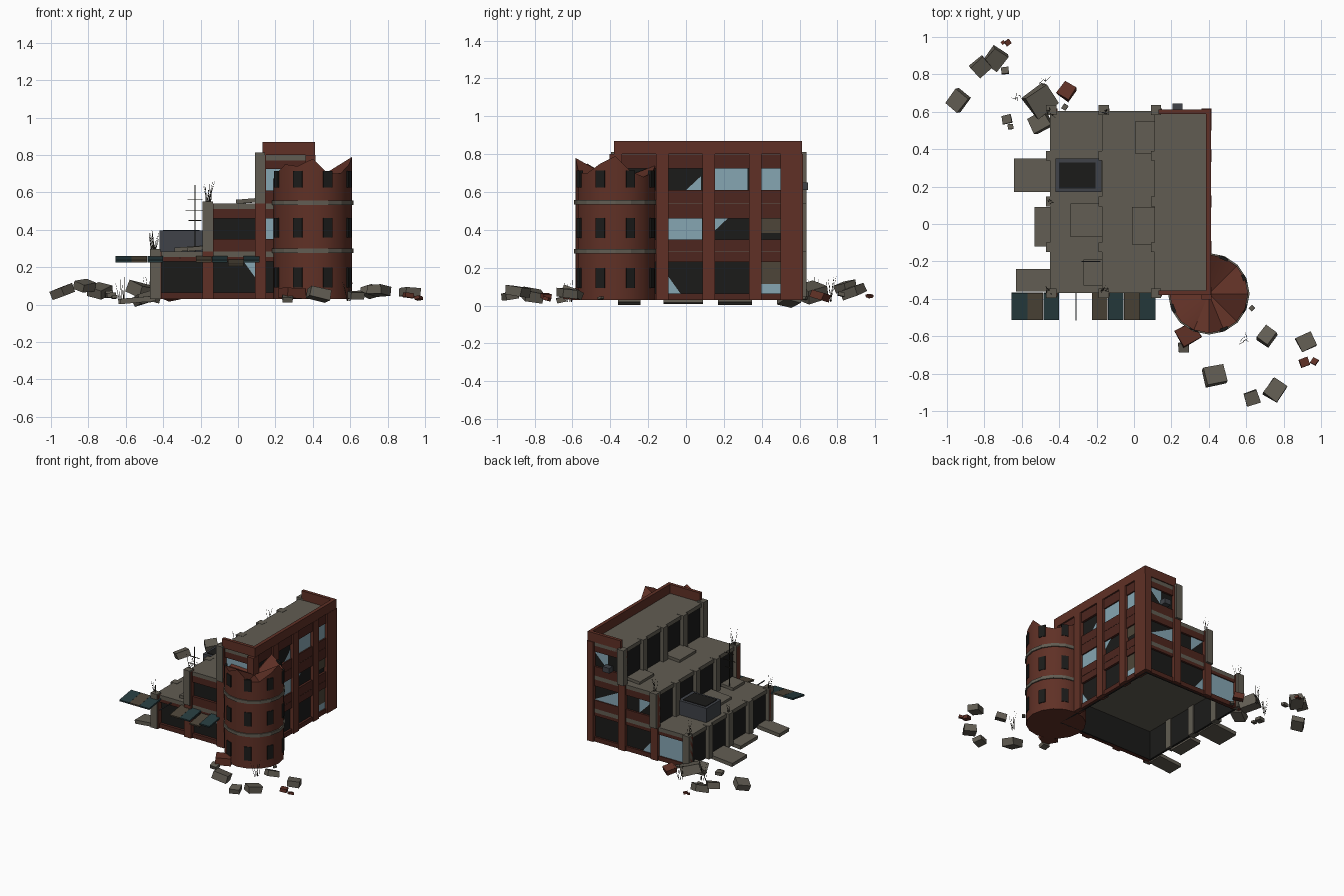
import bpy, bmesh, math, random
from mathutils import Vector, Euler

if "Cube" in bpy.data.objects:
    bpy.data.objects.remove(bpy.data.objects["Cube"])
random.seed(4)

def mat(name, r, g, b):
    m = bpy.data.materials.new(name)
    m.diffuse_color = (r, g, b, 1)
    m.use_nodes = True
    m.node_tree.nodes["Principled BSDF"].inputs["Base Color"].default_value = m.diffuse_color
    return m

BRICK = mat("brick", .115, .03, .019)
SPANDREL = mat("dark_brick", .075, .019, .013)
CONC = mat("concrete", .12, .108, .085)
DARK = mat("dark_opening", .011, .011, .01)
GLASS = mat("glass", .24, .38, .45)
TEAL = mat("teal_cloth", .02, .045, .05)
TAN = mat("tan_board", .075, .06, .04)
METAL = mat("metal", .05, .055, .065)
WEED = mat("dry_stem", .03, .025, .018)

def finish(name, bm, m):
    bmesh.ops.recalc_face_normals(bm, faces=bm.faces)
    me = bpy.data.meshes.new(name)
    bm.to_mesh(me)
    bm.free()
    me.materials.append(m)
    o = bpy.data.objects.new(name, me)
    bpy.context.collection.objects.link(o)
    return o

def block(name, c, s, m, rot=(0, 0, 0), jitter=0):
    bm = bmesh.new()
    bmesh.ops.create_cube(bm, size=1)
    for v in bm.verts:
        v.co = Vector(v.co[i] * s[i] * (1 + random.uniform(-jitter, jitter)) for i in range(3))
    o = finish(name, bm, m)
    o.location = c
    o.rotation_euler = rot
    return o

def box(name, x0, x1, y0, y1, z0, z1, m):
    return block(name, ((x0+x1)/2, (y0+y1)/2, (z0+z1)/2), (x1-x0, y1-y0, z1-z0), m)

def pane(name, pts, m):
    bm = bmesh.new()
    bm.faces.new([bm.verts.new(p) for p in pts])
    return finish(name, bm, m)

# Stepped hollow building, open underneath: dark wall panels, roof slabs, step pilasters
X = [-.44, -.16, .12, .40]
Y = [-.37, -.125, .12, .365, .61]
Z = [.03, .285, .54, .80]
WIN = [(.065, .23), (.35, .46), (.61, .725)]
for i in range(3):
    top = Z[i+1] - .025
    box("left_wall", X[i], X[i]+.015, -.35, .59, Z[i], top, DARK)
    box("right_wall", .37, .385, -.35, .59, Z[i], top, DARK)
    box("front_wall", X[i], .385, -.35, -.335, Z[i], top, DARK)
    box("back_wall", X[i], .385, .575, .59, Z[i], top, DARK)
    box("roof_slab", X[i]-.01, .40, -.37, .605, top-.005, Z[i+1], CONC)
    for y in Y:
        end = y in (Y[0], Y[-1])
        box("step_pilaster", X[i]-.03, X[i]+.025, y-.026, y+.026, Z[i], Z[i+1]+(.012 if end else .002), CONC)
    # Brick spandrels above and below each window strip
    for z0, z1 in ((Z[i], WIN[i][0]), (WIN[i][1], Z[i+1]-.002)):
        box("front_spandrel", X[i], .40, -.37, -.34, z0, z1, SPANDREL)
        box("back_spandrel", X[i], .40, .58, .605, z0, z1, SPANDREL)
        box("right_spandrel", .37, .402, -.37, .605, z0, z1, SPANDREL)
    # Brick pilasters on front and back
    for x in X[i:]:
        for a, b in ((-.388, -.345), (.585, .618)):
            box("brick_pilaster", x-.03, min(x+.03, .414), a, b, Z[i], Z[i+1], BRICK)
for y in Y:
    w = .11 if y > .6 else .033
    box("right_pilaster", .36, .414, y-w, min(y+.033, .618), .03, .80, BRICK)

# Parapet around the top roof
box("right_parapet", .385, .412, -.38, .612, .80, .87, BRICK)
box("front_parapet", .13, .412, -.38, -.355, .80, .87, BRICK)
box("back_parapet", .13, .412, .587, .612, .80, .87, BRICK)

# Glass and broken shards: u0, u1 across the face, row, corner (0-3) or None for whole pane
def glass(face, u0, u1, row, corner=None, m=GLASS, part=(0, 1)):
    a, b = WIN[row]
    z0, z1 = a + (b-a)*part[0], a + (b-a)*part[1]
    q = [(u0, z0), (u1, z0), (u1, z1), (u0, z1)]
    if corner is not None:
        q.pop((corner + 2) % 4)
    f = {"front": lambda u, z: (u, -.355, z), "back": lambda u, z: (u, .597, z),
         "right": lambda u, z: (.392, u, z)}[face]
    pane(face + "_pane", [f(u, z) for u, z in q], m)

glass("right", 0, .08, 2, 1, part=(0, .65))
glass("right", .15, .325, 2)
glass("right", .395, .5, 2)
glass("right", -.095, .085, 1)
glass("right", .15, .22, 1, 3, part=(.4, 1))
glass("right", .395, .5, 1, m=TAN, part=(.3, 1))
glass("right", -.095, -.03, 0, 0, part=(0, .55))
glass("right", .395, .5, 0, m=TAN, part=(.3, 1))
glass("right", .395, .5, 0, part=(0, .3))
glass("front", .15, .37, 2)
glass("front", .15, .37, 1)
glass("front", .03, .09, 0, 2, part=(.5, 1))
glass("back", -.41, -.19, 0)
glass("back", -.13, -.05, 0, 0, part=(0, .6))
glass("back", -.13, -.02, 1, 2)
glass("back", .15, .37, 1, 0)
glass("back", .25, .37, 2, 3)

# Round corner tower with broken, sunken top
CX, CY, R, N = .40, -.373, .21, 16
rim = [.79, .71, .68, .70, .74, .66, .70, .72, .67, .70, .75, .74, .78, .70, .70, .75]
bm = bmesh.new()
ring = lambda zs: [bm.verts.new((CX + R*math.cos(k*math.tau/N), CY + R*math.sin(k*math.tau/N), z)) for k, z in enumerate(zs)]
lo, hi = ring([.03]*N), ring(rim)
mid = bm.verts.new((CX, CY, .66))
bm.faces.new(lo)
for k in range(N):
    j = (k+1) % N
    bm.faces.new((lo[k], lo[j], hi[j], hi[k]))
    bm.faces.new((hi[k], hi[j], mid))
tower = finish("corner_tower", bm, BRICK)
bpy.context.view_layer.objects.active = tower
tower.select_set(True)
bpy.ops.object.shade_smooth_by_angle(angle=math.radians(30))
for z in (.288, .545):
    bm = bmesh.new()
    bmesh.ops.create_cone(bm, cap_ends=True, segments=N, radius1=.218, radius2=.218, depth=.024)
    finish("tower_band", bm, CONC).location = (CX, CY, z)
for k in range(8):
    t = (k + .5) * math.tau / 8
    for z in (.145, .41, .67):
        block("tower_window", (CX + .205*math.cos(t), CY + .205*math.sin(t), z), (.016, .05, .105 if z < .6 else .09), DARK, (0, 0, t))

# Striped awnings along the front
for x0, cols, drop in ((-.655, (TEAL, TAN, TEAL), 9), (-.225, (TAN, TEAL, TAN, TEAL), 2)):
    for k, m in enumerate(cols):
        block("awning_strip", (x0 + .0425 + k*.085, -.44, .243 - (.02 if k == drop else 0)), (.084, .145, .012), m, (.16, 0, 0))
block("awning_rib", (-.31, -.44, .25), (.006, .15, .006), METAL)

# Fallen slabs on roofs and at the foot of the steps
for x0, x1, y0, y1, z in ((-.34, -.165, -.07, .11, .30), (-.27, -.165, -.33, -.19, .30),
                          (.01, .125, .375, .55, .555), (-.01, .12, -.11, .09, .555)):
    block("roof_rubble_slab", ((x0+x1)/2, (y0+y1)/2, z), (x1-x0, y1-y0, .022), CONC, (0, -.08, 0))
for x0, x1, y0, y1 in ((-.64, -.44, .17, .35), (-.53, -.44, -.12, .09), (-.63, -.44, -.36, -.24)):
    block("fallen_slab", ((x0+x1)/2, (y0+y1)/2, .025), (x1-x0, y1-y0, .028), CONC, (0, -.09, 0))

# Roof machinery, wall box and aerial
box("roof_unit", -.42, -.175, .17, .35, .285, .395, METAL)
box("roof_unit_grille", -.40, -.205, .19, .33, .39, .40, DARK)
box("wall_box", .205, .26, .60, .645, .61, .65, METAL)
block("aerial_mast", (-.23, -.2, .46), (.005, .005, .36), WEED)
for z, w in ((.45, .07), (.505, .1), (.56, .08)):
    block("aerial_bar", (-.23, -.2, z), (w, .004, .004), WEED)

# Rubble: x, y, z, size, is brick
rubble = [(-.94, .66, .07, .095, 0), (-.82, .84, .10, .09, 0), (-.74, .885, .075, .1, 0),
          (-.69, .82, .06, .04, 0), (-.70, .97, .05, .02, 1), (-.675, .97, .05, .03, 1),
          (-.68, .56, .05, .05, 0), (-.66, .52, .04, .03, 0), (-.5, .66, .07, .14, 0),
          (-.5, .545, .035, .1, 0), (-.36, .71, .05, .08, 1), (-.37, .625, .04, .03, 0),
          (.29, -.59, .06, .11, 1), (.265, -.66, .03, .055, 0), (.43, -.81, .055, .11, 0),
          (.63, -.93, .05, .075, 0), (.755, -.89, .075, .1, 0), (.71, -.6, .07, .085, 0),
          (.92, -.63, .065, .09, 0), (.91, -.74, .05, .05, 1), (.965, -.735, .035, .035, 1),
          (.63, -.45, .04, .025, 0)]
for x, y, z, s, red in rubble:
    block("rubble", (x, y, z), (s, s*.9, s*.5), BRICK if red else CONC,
          (random.uniform(-.3, .3), random.uniform(-.3, .3), random.uniform(0, 1.2)), .08)

# Dry weeds in small clumps
for x, y, z, h in ((-.45, -.36, .29, .12), (-.45, .6, .29, .12), (-.16, -.36, .54, .14), (-.16, .6, .54, .13),
                   (.12, .6, .54, .06), (-.62, .68, .02, .14), (-.48, .76, .02, .15),
                   (.59, -.62, .02, .14), (-.45, .12, .29, .07)):
    for k in range(6):
        bm = bmesh.new()
        bmesh.ops.create_cone(bm, cap_ends=True, segments=3, radius1=.002, radius2=.0006, depth=h)
        bmesh.ops.translate(bm, verts=bm.verts, vec=(0, 0, h/2))
        o = finish("weed_stem", bm, WEED)
        o.location = (x + random.uniform(-.015, .015), y + random.uniform(-.015, .015), z)
        o.rotation_euler = Euler((random.uniform(-.3, .3), random.uniform(-.3, .3), 0))
        o.scale.z = random.uniform(.6, 1)
